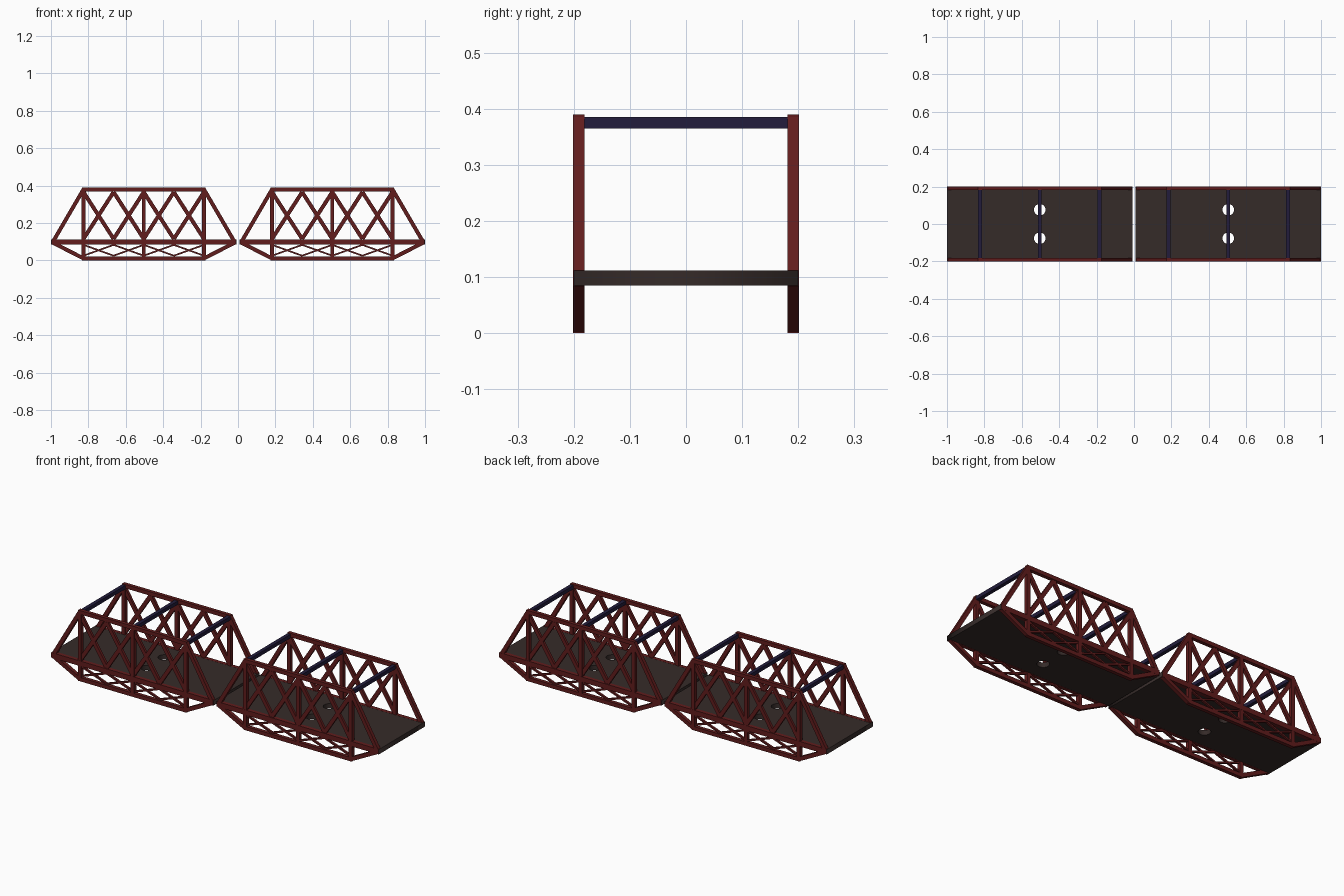
import bpy, bmesh, math
from mathutils import Vector

if "Cube" in bpy.data.objects:
    bpy.data.objects.remove(bpy.data.objects["Cube"])


def material(name, rgb):
    m = bpy.data.materials.new(name)
    m.diffuse_color = (*rgb, 1)
    m.use_nodes = True
    m.node_tree.nodes["Principled BSDF"].inputs["Base Color"].default_value = m.diffuse_color
    return m


RED = material("red_steel", (0.12, 0.012, 0.012))
GREY = material("dark_deck", (0.036, 0.024, 0.022))
BLUE = material("navy_steel", (0.016, 0.012, 0.045))

HALF = 0.496        # half length of one span
KNEE = 0.322        # x of the outer verticals
LOW, DECK, TOP = 0.0105, 0.098, 0.3795
SPAN_X = (-0.504, 0.504)


def bar(bm, a, b, width, depth, y):
    """Rectangular bar from a to b (x, z points) lying in the truss plane at y."""
    a, b = Vector(a), Vector(b)
    d = (b - a).normalized()
    n = Vector((-d.y, d.x)) * width / 2
    faces = []
    for s in (-1, 1):
        vs = [bm.verts.new((p.x, y + s * depth / 2, p.y))
              for p in (a - n, b - n, b + n, a + n)]
        faces.append(vs)
    f, k = faces
    bm.faces.new(f)
    bm.faces.new(k[::-1])
    for i in range(4):
        j = (i + 1) % 4
        bm.faces.new((f[j], f[i], k[i], k[j]))


def bars_object(name, segments, width, depth, y, cx, mat):
    bm = bmesh.new()
    for a, b in segments:
        bar(bm, a, b, width, depth, y)
    bmesh.ops.recalc_face_normals(bm, faces=bm.faces)
    me = bpy.data.meshes.new(name)
    bm.to_mesh(me)
    bm.free()
    me.materials.append(mat)
    ob = bpy.data.objects.new(name, me)
    ob.location.x = cx
    bpy.context.collection.objects.link(ob)
    return ob


def box(name, size, loc, mat):
    bpy.ops.mesh.primitive_cube_add(size=1, location=loc)
    ob = bpy.context.object
    ob.name = name
    ob.scale = size
    ob.data.materials.append(mat)
    return ob


def zigzag(z0, z1):
    """Crossing W and M diagonals over both panels."""
    out = []
    step = KNEE / 2
    for i in range(-2, 2):
        x0, x1 = i * step, (i + 1) * step
        out += [((x0, z0), (x1, z1)), ((x0, z1), (x1, z0))]
    return out


def deck(cx):
    # Road plate outline with two round drain holes
    cu = bpy.data.curves.new("road_deck", 'CURVE')
    cu.dimensions = '2D'
    cu.fill_mode = 'BOTH'
    cu.extrude = 0.0135
    loops = [[(-HALF, -0.2), (HALF, -0.2), (HALF, 0.2), (-HALF, 0.2)]]
    for y in (-0.076, 0.076):
        loops.append([(0.031 * math.cos(t * math.tau / 24),
                       y + 0.031 * math.sin(t * math.tau / 24)) for t in range(24)])
    for pts in loops:
        sp = cu.splines.new('POLY')
        sp.points.add(len(pts) - 1)
        for p, (x, y) in zip(sp.points, pts):
            p.co = (x, y, 0, 1)
        sp.use_cyclic_u = True
    cu.materials.append(GREY)
    ob = bpy.data.objects.new("road_deck", cu)
    ob.location = (cx, 0, DECK)
    bpy.context.collection.objects.link(ob)


for cx in SPAN_X:
    deck(cx)
    for y in (-0.191, 0.191):
        # Main frame: chords, sloped end posts and verticals
        frame = [((-KNEE - 0.008, TOP), (KNEE + 0.008, TOP)),
                 ((-KNEE - 0.008, LOW), (KNEE + 0.008, LOW))]
        for s in (-1, 1):
            frame += [((s * 0.485, 0.1), (s * KNEE, TOP)),
                      ((s * 0.485, 0.094), (s * KNEE, LOW))]
        frame += [((x, LOW), (x, TOP)) for x in (-KNEE, 0, KNEE)]
        bars_object("truss_frame", frame, 0.021, 0.02, y, cx, RED)
        # Deck-level chord
        bars_object("deck_chord", [((-HALF + 0.002, DECK), (HALF - 0.002, DECK))],
                    0.028, 0.021, y, cx, RED)
        # Upper and lower lattice
        bars_object("upper_lattice", zigzag(0.115, 0.365), 0.021, 0.014, y, cx, RED)
        bars_object("lower_lattice", zigzag(0.025, 0.083), 0.009, 0.012, y, cx, RED)
    # Overhead cross beams
    for x in (-KNEE + 0.002, 0, KNEE - 0.002):
        box("cross_beam", (0.02, 0.364, 0.02), (cx + x, 0, 0.375), BLUE)
